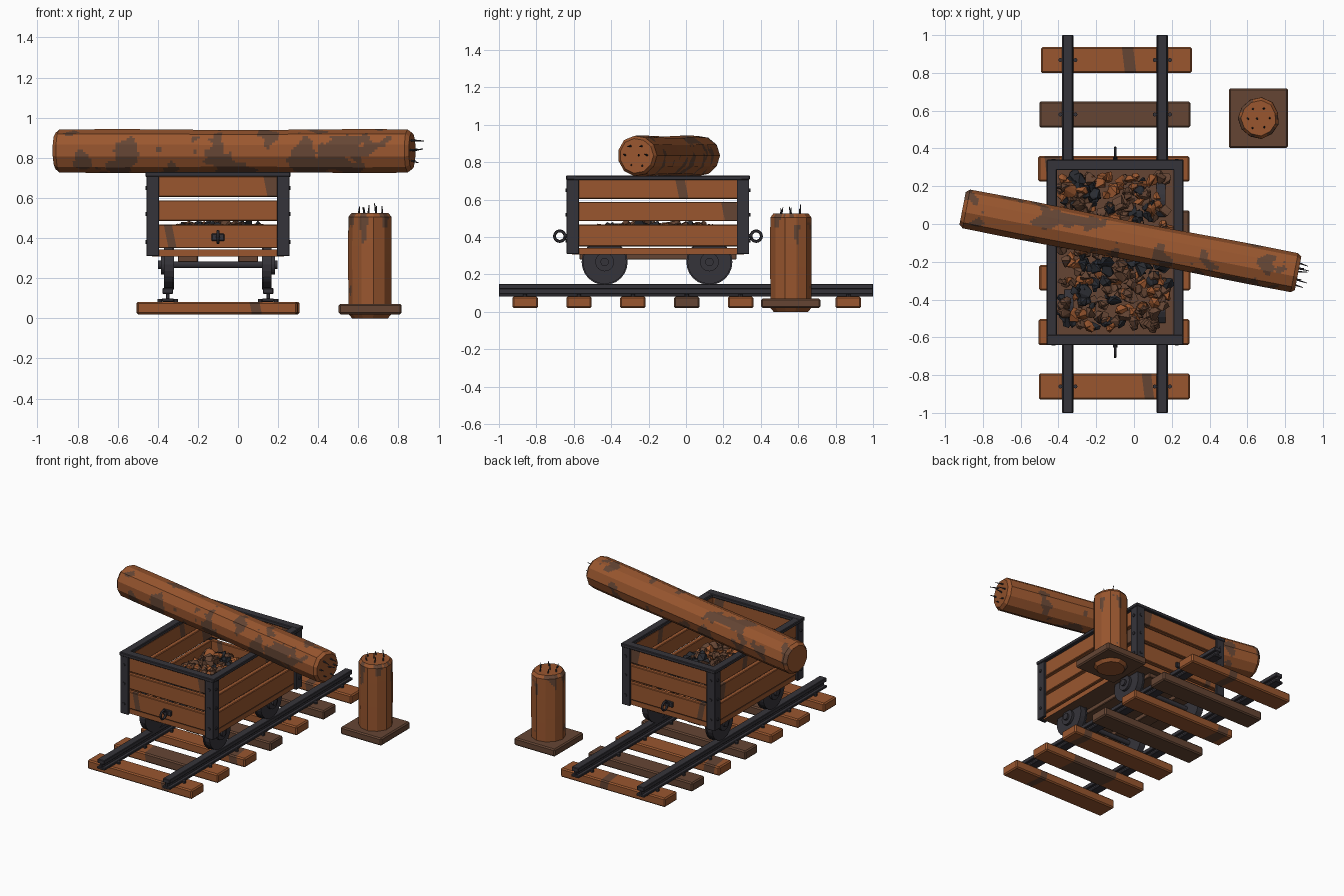
import bpy, bmesh, math, random
from mathutils import Vector, Matrix, noise

random.seed(4)
if "Cube" in bpy.data.objects:
    bpy.data.objects.remove(bpy.data.objects["Cube"])


def material(name, rgb):
    m = bpy.data.materials.new(name)
    m.use_nodes = True
    m.diffuse_color = (*rgb, 1)
    m.node_tree.nodes["Principled BSDF"].inputs["Base Color"].default_value = (*rgb, 1)
    return m


RUST = material("rust_orange_wood", (0.32, 0.094, 0.028))
DARK = material("dark_brown_wood", (0.13, 0.06, 0.034))
STEEL = material("dark_steel", (0.036, 0.034, 0.042))
COAL = material("coal", (0.022, 0.024, 0.03))


def finish(bm, name, *mats):
    mesh = bpy.data.meshes.new(name)
    bm.to_mesh(mesh)
    bm.free()
    for m in mats:
        mesh.materials.append(m)
    obj = bpy.data.objects.new(name, mesh)
    bpy.context.collection.objects.link(obj)
    return obj


def box(name, lo, hi, mat, bevel=0.004, patches=(), axis=0, other=DARK):
    """Bevelled box; each patch (centre, half width) is a slanted stained band."""
    lo, hi = Vector(lo), Vector(hi)
    bm = bmesh.new()
    bmesh.ops.create_cube(bm, size=1)
    for v in bm.verts:
        v.co = (lo + hi) / 2 + v.co * (hi - lo)
    if bevel:
        bmesh.ops.bevel(bm, geom=bm.edges[:], offset=bevel, segments=1, affect='EDGES')
    n = Vector((0.12, 0.12, 0.2))
    n[axis] = 1
    for centre, half in patches:
        p = (lo + hi) / 2
        p[axis] = centre
        for side in (-half, half):
            q = p.copy()
            q[axis] += side
            bmesh.ops.bisect_plane(bm, geom=bm.verts[:] + bm.edges[:] + bm.faces[:],
                                   plane_co=q, plane_no=n)
        for f in bm.faces:
            if abs((f.calc_center_median() - p).dot(n)) < half:
                f.material_index = 1
    return finish(bm, name, mat, other)


def rod(name, a, b, r, mat, sides=12, r2=None):
    a, b = Vector(a), Vector(b)
    d = b - a
    bm = bmesh.new()
    bmesh.ops.create_cone(bm, cap_ends=True, segments=sides, radius1=r,
                          radius2=r if r2 is None else r2, depth=d.length)
    bm.transform(Matrix.Translation((a + b) / 2) @ d.to_track_quat('Z', 'Y').to_matrix().to_4x4())
    return finish(bm, name, mat)


def column(name, base, tip, r, stain, sides=11, sub=5, step=0.014):
    """Faceted trunk with chamfered ends; stain(p, height) picks the dark faces."""
    base, tip = Vector(base), Vector(tip)
    length = (tip - base).length
    rows = int(length / step)
    wobble = [random.uniform(0.97, 1.03) for _ in range(sides)]
    corners = [Vector((math.cos(t), math.sin(t), 0)) * r * w
               for t, w in zip([math.tau * k / sides for k in range(sides)], wobble)]
    outline = [corners[k].lerp(corners[(k + 1) % sides], j / sub)
               for k in range(sides) for j in range(sub)]
    levels = [(0, 0.84)] + [(0.02 + (length - 0.04) * i / rows, 1) for i in range(rows + 1)]
    levels.append((length, 0.86))
    bm = bmesh.new()
    rings = []
    for h, s in levels:
        s *= 1 + 0.02 * math.sin(h * 5)
        rings.append([bm.verts.new((p.x * s, p.y * s, h)) for p in outline])
    count = len(outline)
    for low, high in zip(rings, rings[1:]):
        for k in range(count):
            j = (k + 1) % count
            f = bm.faces.new((low[k], low[j], high[j], high[k]))
            c = f.calc_center_median()
            f.material_index = int(stain(c, c.z / length))
    bm.faces.new(rings[0][::-1])
    bm.faces.new(rings[-1])
    turn = Matrix.Translation(base) @ (tip - base).to_track_quat('Z', 'Y').to_matrix().to_4x4()
    bm.transform(turn)
    # Broken iron rods standing out of the tip
    for k in range(7):
        t = k * math.tau / 6
        s = r * (0.55 if k < 6 else 0.1)
        foot = Vector((math.cos(t) * s, math.sin(t) * s, length - 0.01))
        lean = Vector((random.uniform(-.01, .01), random.uniform(-.01, .01), random.uniform(.03, .065)))
        rod(name + "_spike", turn @ foot, turn @ (foot + lean), 0.006, STEEL, 6, 0.002)
    return finish(bm, name, RUST, DARK)


# Sleepers
stains = [[(0.08, 0.025)], [(-0.1, 0.17)], [(0.2, 0.03)], [], [(-0.42, 0.04)], [], [(-0.02, 0.03)]]
rails = (-0.35, 0.15)
for i, patch in enumerate(stains):
    y = -0.86 + i * 0.288
    shift = random.uniform(-0.008, 0.008)
    box("sleeper", (-0.5 + shift, y - 0.068, 0.02), (0.3 + shift, y + 0.068, 0.082),
        RUST if patch else DARK, 0.008, patch)
    for x in rails:
        for s in (-0.04, 0.04):
            rod("rail_spike", (x + s, y, 0.08), (x + s, y, 0.097), 0.011, STEEL, 8)

# Rails: foot, web and head
for x in rails:
    for part, half, z0, z1 in (("foot", 0.03, 0.082, 0.098), ("web", 0.009, 0.095, 0.125),
                               ("head", 0.026, 0.122, 0.15)):
        box("rail_" + part, (x - half, -1, z0), (x + half, 1, z1), STEEL, 0.003)

# Wheels and axles
CX, CY = -0.1, -0.15
for y in (-0.435, 0.125):
    rod("axle", (CX - 0.29, y, 0.267), (CX + 0.29, y, 0.267), 0.016, STEEL)
    for s in (-1, 1):
        for part, a, b, r in (("wheel", 0.225, 0.268, 0.117), ("wheel_flange", 0.22, 0.23, 0.123),
                              ("wheel_hub", 0.262, 0.285, 0.05), ("axle_cap", 0.28, 0.298, 0.022)):
            rod(part, (CX + s * a, y, 0.267), (CX + s * b, y, 0.267), r, STEEL, 24)

# Under beams and floor
for x in (-0.25, 0.05):
    box("under_beam", (x - 0.05, -0.57, 0.28), (x + 0.05, 0.27, 0.315), DARK)
floor = box("cart_floor", (-0.43, -0.61, 0.308), (0.23, 0.31, 0.342), RUST, 0)
for f in floor.data.polygons:
    f.material_index = int(abs(f.normal.z) > 0.5)

# Plank walls
planks = ((0.35, 0.467), (0.486, 0.588), (0.605, 0.708))
for i, (z0, z1) in enumerate(planks):
    for s in (-1, 1):
        xs = sorted((CX + s * 0.31, CX + s * 0.34))
        ys = sorted((CY + s * 0.445, CY + s * 0.475))
        side = [[], [(0.24, 0.04)], [(-0.02, 0.025)]][i]
        end = [[(-0.34, 0.02)], [], [(0.17, 0.035)]][i]
        box("side_plank", (xs[0], -0.6, z0), (xs[1], 0.3, z1), RUST, 0.004, side, 1)
        box("end_plank", (-0.42, ys[0], z0), (0.22, ys[1], z1), RUST, 0.004, end, 0)

# Corner irons with bolts, top rim and couplers
for sx in (-1, 1):
    for sy in (-1, 1):
        ex, ey = CX + sx * 0.356, CY + sy * 0.488

        def plate(name, dx, dy, z0, z1):
            xs, ys = sorted((ex, ex - sx * dx)), sorted((ey, ey - sy * dy))
            box(name, (xs[0], ys[0], z0), (xs[1], ys[1], z1), STEEL, 0.002)
        plate("corner_iron_end", 0.062, 0.018, 0.31, 0.72)
        plate("corner_iron_side", 0.018, 0.066, 0.31, 0.72)
        for z in (0.38, 0.52, 0.65):
            rod("end_bolt", (ex - sx * .03, ey - sy * .01, z), (ex - sx * .03, ey + sy * .006, z), .01, STEEL, 8)
            rod("side_bolt", (ex - sx * .01, ey - sy * .033, z), (ex + sx * .006, ey - sy * .033, z), .01, STEEL, 8)
for s in (-1, 1):
    x, y = CX + s * 0.335, CY + s * 0.463
    box("side_rim", (x - 0.027, -0.6, 0.705), (x + 0.027, 0.3, 0.729), STEEL)
    box("end_rim", (-0.462, y - 0.028, 0.706), (0.262, y + 0.028, 0.73), STEEL)
    y = CY + s * 0.475
    box("coupler_plate", (CX - 0.032, y - 0.012, 0.385), (CX + 0.032, y + 0.012, 0.422), STEEL)
    rod("coupler_pin", (CX, y, 0.405), (CX, y + s * 0.03, 0.405), 0.012, STEEL, 8)
    bpy.ops.mesh.primitive_torus_add(major_segments=16, minor_segments=6, major_radius=0.028,
                                     minor_radius=0.008, location=(CX, CY + s * 0.525, 0.405),
                                     rotation=(0, math.pi / 2, 0))
    ring = bpy.context.object
    ring.name = "coupler_ring"
    ring.data.materials.append(STEEL)

# Rubble load: angular chunks heaped toward the middle
bm = bmesh.new()
for i in range(420):
    x, y = random.uniform(-0.39, 0.18), random.uniform(-0.55, 0.26)
    heap = 1 - max(abs(x - CX) / 0.36, abs(y - CY) / 0.5) ** 3
    centre = Vector((x, y, 0.365 + 0.1 * heap * random.uniform(0.5, 1)))
    size = random.uniform(0.022, 0.042)
    verts = [bm.verts.new(centre + Vector((random.gauss(0, 1), random.gauss(0, 1),
             random.gauss(0, 0.8))).normalized() * size) for _ in range(11)]
    hull = bmesh.ops.convex_hull(bm, input=verts)
    dark = noise.noise(Vector((x * 7, y * 7, 3))) > 0.2
    pick = 2 if dark or random.random() < 0.07 else random.choice((0, 1, 1))
    for g in hull["geom"]:
        if isinstance(g, bmesh.types.BMFace):
            g.material_index = pick
finish(bm, "rubble_load", RUST, DARK, COAL)


# Fallen trunk across the cart
def blotches(p, h):
    q = Vector((p.x * 7, p.y * 7, p.z * 6.5))
    return noise.noise(q) + 0.35 * noise.noise(q * 2.7) > 0.2


column("fallen_trunk", (-0.908, 0.08, 0.836), (0.868, -0.265, 0.836), 0.107, blotches)


# Standing post with drips running down from its top
def drips(p, h):
    t = math.atan2(p.y, p.x)
    reach = 0.1 + 0.13 * math.sin(t * 6) + 0.09 * math.sin(t * 11 + 1)
    low = h < 0.42 and noise.noise(p * 8 + Vector((4, 1, 2))) > 0.28
    return low or 1 - h < reach and noise.noise(p * 9) > -0.12


column("standing_post", (0.66, 0.56, 0), (0.66, 0.56, 0.525), 0.107, drips)
box("post_base", (0.502, 0.402, 0.02), (0.815, 0.718, 0.072), DARK, 0.008)
